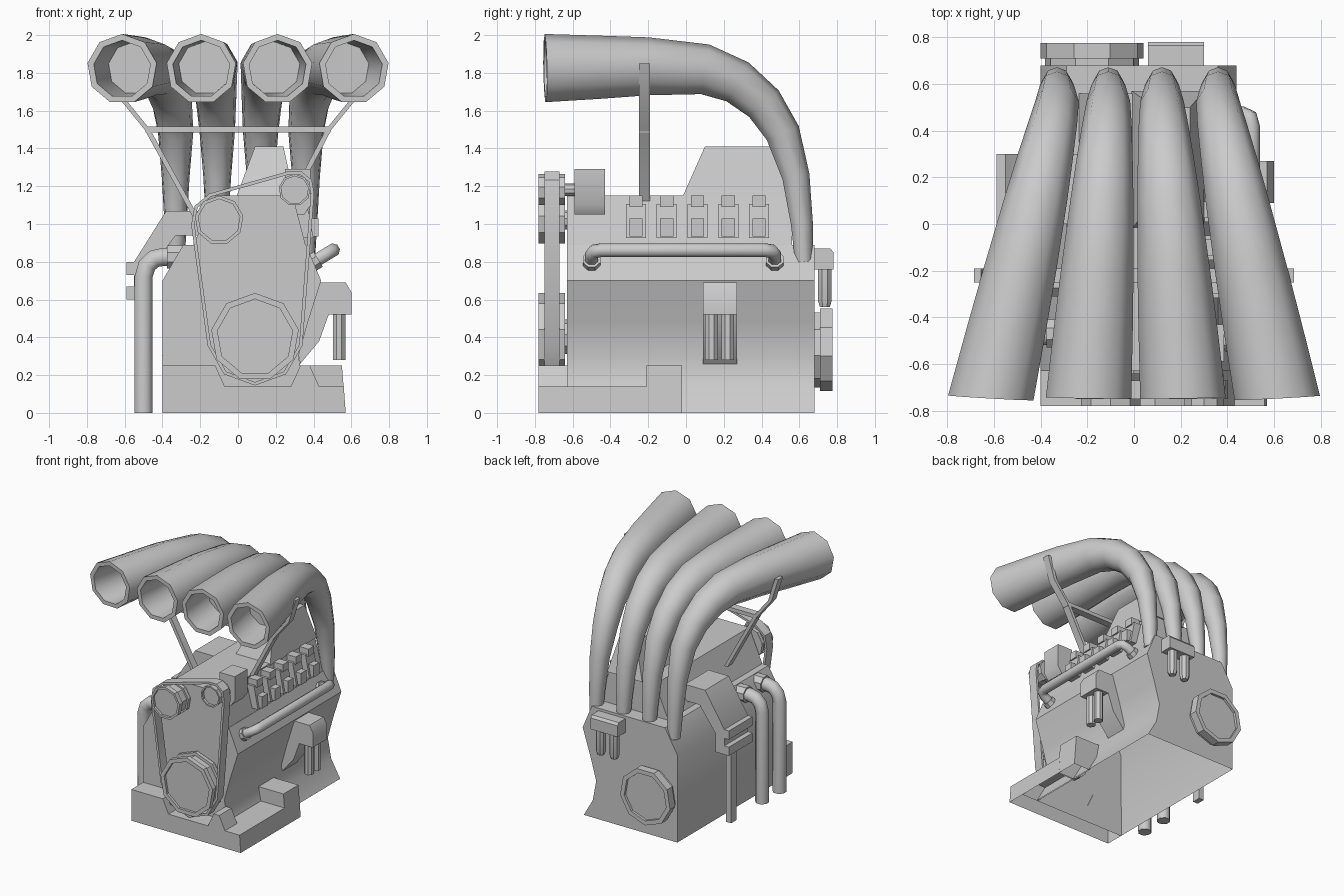
import bpy, bmesh, math
from mathutils import Vector
from mathutils.geometry import convex_hull_2d

old = bpy.data.objects.get("Cube")
if old:
    bpy.data.objects.remove(old, do_unlink=True)

GREY = (0.6, 0.6, 0.6, 1)
metal = bpy.data.materials.new("plain_grey")
metal.use_nodes = True
metal.diffuse_color = GREY
metal.node_tree.nodes["Principled BSDF"].inputs["Base Color"].default_value = GREY


def finish(name, bm, angle=35, hollow=False):
    """Make the object; hollow removes the faces lying on the ground."""
    bmesh.ops.recalc_face_normals(bm, faces=bm.faces[:])
    if hollow:
        base = [f for f in bm.faces if all(v.co.z < 0.001 for v in f.verts)]
        bmesh.ops.delete(bm, geom=base, context="FACES")
    mesh = bpy.data.meshes.new(name)
    for f in bm.faces:
        f.smooth = True
    bm.to_mesh(mesh)
    bm.free()
    mesh.set_sharp_from_angle(angle=math.radians(angle))
    mesh.materials.append(metal)
    obj = bpy.data.objects.new(name, mesh)
    bpy.context.collection.objects.link(obj)
    return obj


def prism(name, profile, a, b, axis="y", hollow=False):
    """Extrude an xz profile along y, or a yz profile along x."""
    def at(p, d):
        return (p[0], d, p[1]) if axis == "y" else (d, p[0], p[1])
    bm = bmesh.new()
    ends = [[bm.verts.new(at(p, d)) for p in profile] for d in (a, b)]
    for ring in ends:
        bm.faces.new(ring)
    n = len(profile)
    for i in range(n):
        j = (i + 1) % n
        bm.faces.new((ends[0][i], ends[0][j], ends[1][j], ends[1][i]))
    return finish(name, bm, hollow=hollow)


def box(name, x, y, z):
    return prism(name, [(x[0], z[0]), (x[1], z[0]), (x[1], z[1]), (x[0], z[1])], *y)


def tube(name, pts, radii, ref, sides=8, bore=0, angle=35, swing=1):
    """Sweep a polygon along a path; bore hollows the first end, swing scales sideways ring tilt."""
    pts = [Vector(p) for p in pts]
    n = len(pts)
    order = [(i, 1) for i in reversed(range(n))]
    if bore:
        order += [(0, bore), (1, bore)]
    bm, rings = bmesh.new(), []
    for i, k in order:
        t = pts[min(i + 1, n - 1)] - pts[max(i - 1, 0)]
        t.x *= swing
        t.normalize()
        u = t.cross(Vector(ref)).normalized()
        v = t.cross(u)
        rings.append([])
        for s in range(sides):
            w = math.tau * (s + 0.5) / sides
            rings[-1].append(bm.verts.new(pts[i] + (u * math.cos(w) + v * math.sin(w)) * radii[i] * k))
    for r, q in zip(rings, rings[1:]):
        for s in range(sides):
            e = (s + 1) % sides
            bm.faces.new((r[s], r[e], q[e], q[s]))
    bm.faces.new(rings[0])
    bm.faces.new(rings[-1])
    return finish(name, bm, angle)


def disc(name, x, z, r, y0, y1, sides=9, bore=0):
    step = 0.02 if y1 > y0 else -0.02
    return tube(name, [(x, y0, z), (x, y0 + step, z), (x, y1, z)], [r] * 3, (1, 0, 0), sides, bore)


# Engine block (open underneath), head and raised cover
prism("engine_block", [(-0.4, 0), (-0.4, 0.7), (-0.29, 0.89), (0.36, 0.89), (0.44, 0.7),
                       (0.37, 0.48), (0.32, 0.3), (0.35, 0.14), (0.43, 0)], -0.63, 0.68, hollow=True)
prism("cylinder_head", [(-0.24, 0.88), (-0.12, 1.15), (0.29, 1.15), (0.36, 0.88)], -0.63, 0.56)
bm = bmesh.new()
low = [(-0.01, -0.02), (0.3, -0.02), (0.3, 0.57), (-0.01, 0.57)]
high = [(0.09, 0.1), (0.24, 0.1), (0.24, 0.5), (0.09, 0.5)]
rings = [[bm.verts.new((x, y, z)) for x, y in c] for c, z in ((low, 1.14), (high, 1.41))]
for ring in rings:
    bm.faces.new(ring)
for i in range(4):
    j = (i + 1) % 4
    bm.faces.new((rings[0][i], rings[0][j], rings[1][j], rings[1][i]))
finish("raised_cover", bm)

# Hollow sump with a notch under the crank pulley and a raised side step
prism("front_sump", [(-0.4, 0), (-0.4, 0.25), (-0.12, 0.25), (-0.07, 0.14), (0.28, 0.14), (0.33, 0.25),
                     (0.38, 0.25), (0.43, 0.14), (0.56, 0.14), (0.57, 0)], -0.78, -0.625, hollow=True)
prism("side_sump", [(0.42, 0), (0.345, 0.14), (0.56, 0.14), (0.57, 0)], -0.63, -0.2, hollow=True)
prism("sump_step", [(0.42, 0), (0.345, 0.14), (0.32, 0.25), (0.55, 0.25), (0.57, 0)],
      -0.21, -0.02, hollow=True)

# Pulleys, shafts and belt
pulleys = [("crank", 0.09, 0.4, 0.235), ("pump", -0.1, 1.02, 0.13), ("alternator", 0.3, 1.18, 0.085)]
outline = []
for name, x, z, r in pulleys:
    disc(name + "_pulley_front", x, z, r, -0.78, -0.74, bore=0.86)
    disc(name + "_pulley_core", x, z, r * 0.9, -0.75, -0.66)
    disc(name + "_pulley_back", x, z, r, -0.67, -0.64)
    disc(name + "_shaft", x, z, r * 0.4, -0.65, -0.56)
    for s in range(9):
        w = math.tau * s / 9
        outline.append((x + (r + 0.02) * math.sin(w), z - (r + 0.02) * math.cos(w)))
hull = [Vector(outline[i]) for i in convex_hull_2d(outline)]
mid = sum(hull, Vector((0, 0))) / len(hull)
bm = bmesh.new()
loops = []
for y, inset in ((-0.75, 0), (-0.75, 0.018), (-0.67, 0.018), (-0.67, 0)):
    loop = []
    for i, p in enumerate(hull):
        d = (hull[(i + 1) % len(hull)] - hull[i - 1]).normalized()
        normal = Vector((d.y, -d.x))
        if normal.dot(mid - p) < 0:
            normal = -normal
        q = p + normal * inset
        loop.append(bm.verts.new((q.x, y, q.y)))
    loops.append(loop)
for k in range(4):
    a, b = loops[k], loops[(k + 1) % 4]
    for i in range(len(hull)):
        j = (i + 1) % len(hull)
        bm.faces.new((a[i], a[j], b[j], b[i]))
finish("drive_belt", bm)
prism("alternator_box", [(0.25, 1.05), (0.35, 1.05), (0.385, 1.1), (0.385, 1.29), (0.25, 1.29)],
      -0.59, -0.43)

# Four intake trumpets sweeping up from the back and fanning out at the front
path = [(-0.745, 1.82, 0.186), (-0.45, 1.825, 0.172), (-0.2, 1.83, 0.158), (0.1, 1.815, 0.137),
        (0.27, 1.75, 0.122), (0.41, 1.635, 0.108), (0.51, 1.48, 0.095), (0.58, 1.25, 0.075),
        (0.612, 1.0, 0.06), (0.623, 0.8, 0.048)]
for n, (mouth, root) in enumerate([(-0.615, -0.33), (-0.195, -0.11), (0.21, 0.12), (0.615, 0.36)]):
    pts = []
    for y, z, r in path:
        f = min(1, (y + 0.75) / 1.25)
        pts.append((mouth + (root - mouth) * f, y, z))
    tube(f"intake_trumpet_{n + 1}", pts, [p[2] for p in path], (1, 0, 0), 9, 0.82, 42, 0.25)

# Brace holding the trumpets
for side, name in ((-1, "right"), (1, "left")):
    line = [(0.27, 1.1), (0.48, 1.5), (0.61, 1.66), (0.67, 1.85)]
    if side < 0:
        line[0] = (0.22, 1.03)
    edge = [(side * (x - 0.015), z) for x, z in line] + [(side * (x + 0.015), z) for x, z in line[::-1]]
    prism(name + "_brace", edge, -0.25, -0.19)
box("brace_crossbar", (-0.49, 0.49), (-0.25, -0.19), (1.485, 1.515))

# Injectors on the left slope
for n in range(5):
    y = -0.265 + 0.163 * n
    prism(f"injector_body_{n + 1}", [(0.3, 0.925), (0.4, 0.925), (0.365, 1.105), (0.28, 1.105)],
          y - 0.053, y + 0.053)
    box(f"injector_plug_{n + 1}", (0.35, 0.425), (y - 0.035, y + 0.035), (0.935, 1.03))
    box(f"injector_cap_{n + 1}", (0.3, 0.38), (y - 0.035, y + 0.035), (1.09, 1.15))

# Fuel rail bending into the left slope
tube("fuel_rail", [(0.36, -0.5, 0.775), (0.46, -0.5, 0.835), (0.495, -0.485, 0.856), (0.503, -0.45, 0.861),
                   (0.503, 0.42, 0.861), (0.495, 0.455, 0.856), (0.46, 0.47, 0.835), (0.36, 0.47, 0.775)],
     [0.037] * 8, (-0.51, 0, 0.86), 8, 0, 50)
for n, y in enumerate((-0.5, 0.47)):
    tube(f"rail_collar_{n + 1}", [(0.37, y, 0.78), (0.425, y, 0.813)], [0.05, 0.05], (0, 1, 0), 8)

# Left bracket with twin plungers
prism("left_bracket", [(0.4, 0.69), (0.57, 0.69), (0.6, 0.64), (0.6, 0.52), (0.48, 0.52),
                       (0.43, 0.38), (0.33, 0.26), (0.3, 0.4)], 0.09, 0.27)
for n, y in enumerate((0.135, 0.22)):
    tube(f"left_plunger_{n + 1}", [(0.535, y, 0.28), (0.535, y, 0.53)], [0.036] * 2, (0, 1, 0), 8)

# Exhaust pipes down the right side
for n, y in enumerate((-0.47, -0.25)):
    tube(f"exhaust_pipe_{n + 1}", [(-0.5, y, 0), (-0.5, y, 0.72), (-0.482, y, 0.78), (-0.445, y, 0.815),
                                   (-0.4, y, 0.825), (-0.28, y, 0.825)], [0.052] * 6, (0, 1, 0), 8, 0, 50)
    tube(f"exhaust_collar_{n + 1}", [(-0.375, y, 0.825), (-0.28, y, 0.825)], [0.065] * 2, (0, 1, 0), 8)

# Right bracket with stepped lips and support post
prism("right_bracket", [(-0.2, 1.07), (-0.38, 1.07), (-0.55, 0.8), (-0.55, 0.64), (-0.47, 0.64),
                        (-0.47, 0.75), (-0.33, 0.94), (-0.2, 0.94)], 0.0, 0.3)
box("right_bracket_upper_lip", (-0.59, -0.47), (0.0, 0.3), (0.73, 0.8))
box("right_bracket_lower_lip", (-0.59, -0.47), (0.0, 0.3), (0.6, 0.67))
box("right_post", (-0.53, -0.485), (0.115, 0.185), (0, 0.65))

# Rear cover disc and twin-pipe connector
disc("rear_disc_neck", -0.18, 0.34, 0.205, 0.73, 0.66)
disc("rear_disc_rim", -0.18, 0.34, 0.225, 0.775, 0.71, 9, 0.84)
prism("rear_connector", [(0.66, 0.76), (0.78, 0.76), (0.78, 0.85), (0.765, 0.87), (0.66, 0.87)],
      0.06, 0.3, "x")
for n, x in enumerate((0.12, 0.24)):
    tube(f"rear_pipe_{n + 1}", [(x, 0.735, 0.56), (x, 0.735, 0.59), (x, 0.735, 0.77)],
         [0.028, 0.038, 0.038], (1, 0, 0), 8)
